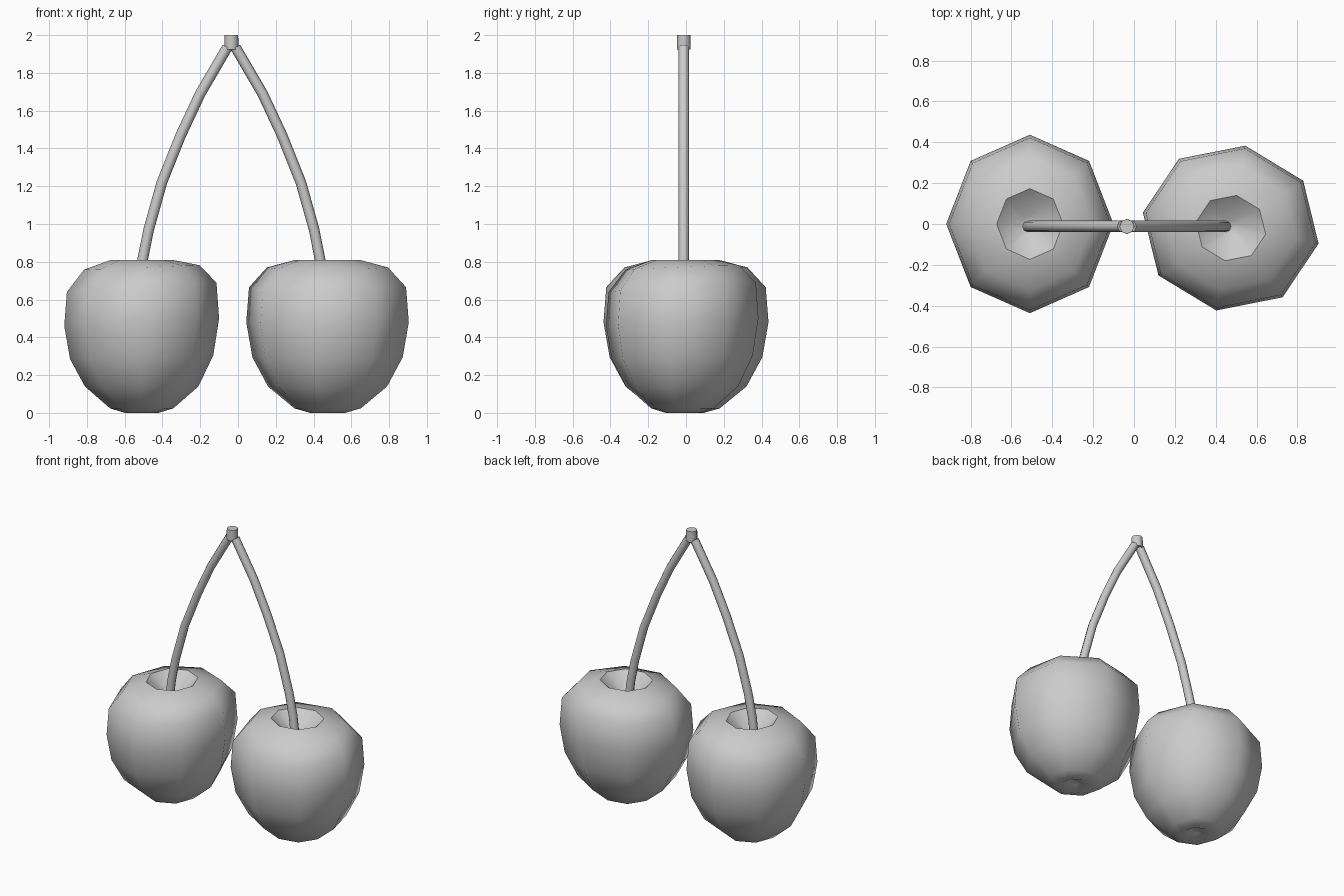
import bpy, bmesh, math
from mathutils import Vector, Matrix

if "Cube" in bpy.data.objects:
    bpy.data.objects.remove(bpy.data.objects["Cube"])

SIDES = 8


def skin_rings(name, rings, angle):
    """Join equal rings of points into a closed, softly shaded object."""
    bm = bmesh.new()
    loops = [[bm.verts.new(p) for p in ring] for ring in rings]
    for a, b in zip(loops, loops[1:]):
        for i in range(len(a)):
            j = (i + 1) % len(a)
            bm.faces.new((a[i], a[j], b[j], b[i]))
    bm.faces.new(loops[0][::-1])
    bm.faces.new(loops[-1])
    bmesh.ops.recalc_face_normals(bm, faces=bm.faces)
    mesh = bpy.data.meshes.new(name)
    bm.to_mesh(mesh)
    bm.free()
    obj = bpy.data.objects.new(name, mesh)
    bpy.context.collection.objects.link(obj)
    bpy.ops.object.select_all(action='DESELECT')
    bpy.context.view_layer.objects.active = obj
    obj.select_set(True)
    bpy.ops.object.shade_smooth_by_angle(angle=math.radians(angle))
    return obj


def circle(center, radius, rot=Matrix()):
    """Octagonal ring around a centre, turned by a matrix."""
    return [Vector(center) + rot @ Vector((radius * math.cos(t), radius * math.sin(t), 0))
            for t in (2 * math.pi * i / SIDES for i in range(SIDES))]


# Cherry outline: radius, height, tilt of the ring (dimpled at both ends)
PROFILE = [(0.03, 0.03, 0), (0.09, 0.0, 0), (0.17, 0.024, 0), (0.305, 0.14, 0),
           (0.385, 0.295, 0.01), (0.416, 0.48, 0.02), (0.402, 0.665, 0.025),
           (0.31, 0.77, 0.012), (0.165, 0.81, 0), (0.04, 0.70, 0)]


def cherry(name, x, y, turn):
    rings = []
    for r, z, tilt in PROFILE:
        ring = circle((0, 0, z), r)
        for p in ring:
            p.z += tilt * p.x / r
            p.x *= 0.985
            p.y *= 1.05
        rings.append(ring)
    obj = skin_rings(name, rings, 55)
    obj.location = (x, y, 0)
    obj.rotation_euler.z = math.radians(turn)


cherry("left_cherry", -0.51, 0.0, 0)
cherry("right_cherry", 0.474, -0.02, 80)

# Stems: one bent path, mirrored about the fork
FORK_X, STEM_Y = -0.035, -0.012
PATH = [(0.485, 0.68), (0.47, 0.81), (0.438, 0.97), (0.368, 1.22),
        (0.268, 1.47), (0.165, 1.69), (0.022, 1.935)]


def stem(name, side):
    pts = [Vector((FORK_X + side * x, STEM_Y, z)) for x, z in PATH]
    rings = []
    for i, p in enumerate(pts):
        d = (pts[min(i + 1, len(pts) - 1)] - pts[max(i - 1, 0)]).normalized()
        angle = math.atan2(d.x, d.z)
        rings.append(circle(p, 0.028, Matrix.Rotation(angle, 3, 'Y')))
    skin_rings(name, rings, 50)


stem("left_stem", -1)
stem("right_stem", 1)

# Short knuckle where the stems meet
skin_rings("stem_joint", [circle((FORK_X, STEM_Y, z), r)
                          for z, r in ((1.925, 0.036), (1.95, 0.037), (2.0, 0.036))], 50)
